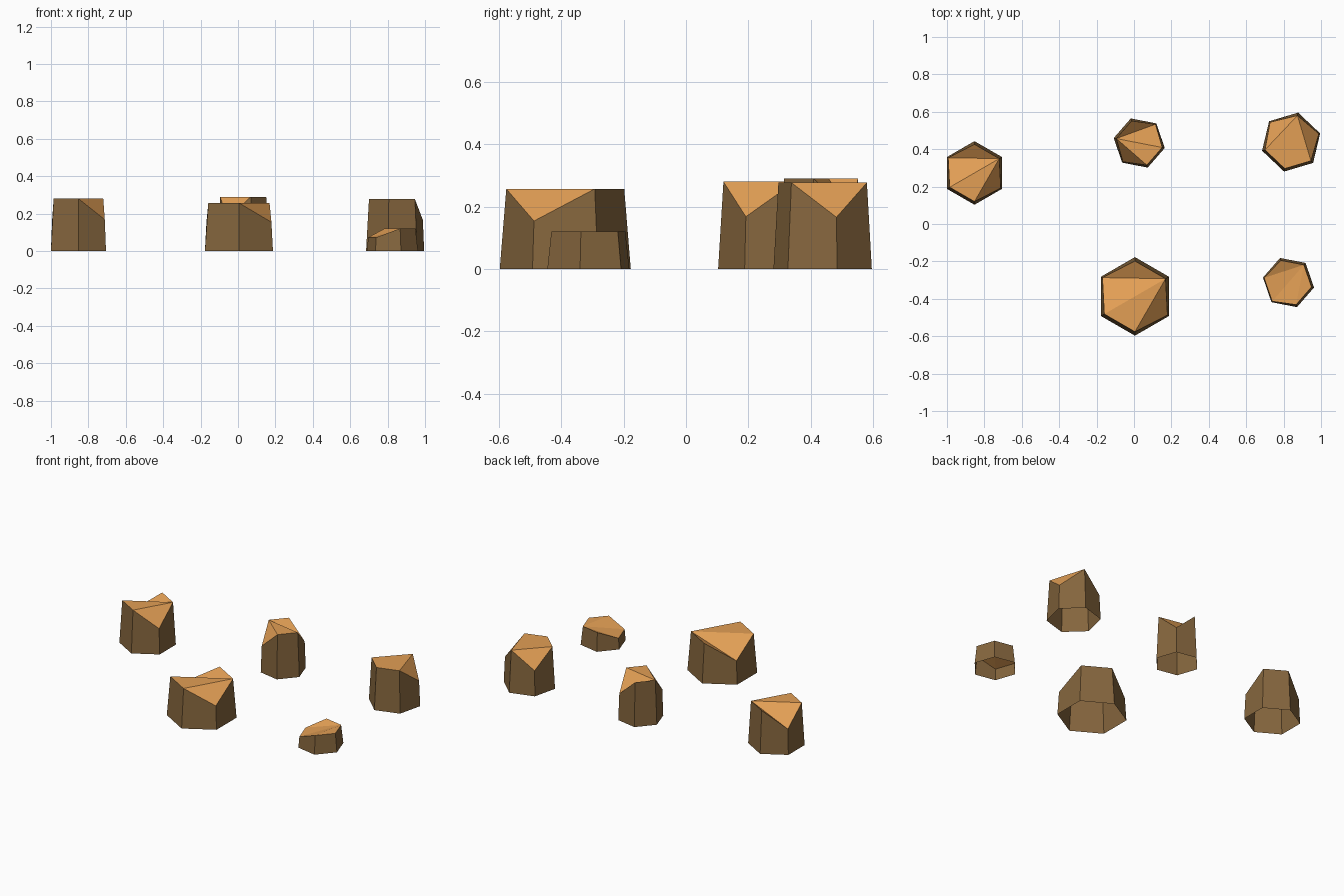
import bpy, bmesh, math

if "Cube" in bpy.data.objects:
    bpy.data.objects.remove(bpy.data.objects["Cube"])


def material(name, rgb):
    m = bpy.data.materials.new(name)
    m.diffuse_color = (*rgb, 1)
    m.use_nodes = True
    m.node_tree.nodes["Principled BSDF"].inputs["Base Color"].default_value = m.diffuse_color
    return m


bark = material("brown bark", (0.235, 0.132, 0.047))
cut_wood = material("orange cut wood", (0.76, 0.345, 0.09))

LOW = 0.6      # height ratio of the chipped corners
TAPER = 0.10   # narrowing from foot to full height


def stump(name, x, y, radius, height, start, low, fan):
    """Six-sided tapered stump, open below; corners in 'low' are chipped down,
    the cut top is a triangle fan from corner 'fan'."""
    bm = bmesh.new()
    foot, rim = [], []
    for i in range(6):
        a = math.radians(start + 60 * i)
        k = LOW if i in low else 1.0
        r = radius * (1 - TAPER * (k if k == 1 else 0.45))
        foot.append(bm.verts.new((radius * math.cos(a), radius * math.sin(a), 0)))
        rim.append(bm.verts.new((r * math.cos(a), r * math.sin(a), height * k)))
    # bark walls
    for i in range(6):
        j = (i + 1) % 6
        bm.faces.new((foot[i], foot[j], rim[j], rim[i])).material_index = 0
    # cut top
    for s in range(1, 5):
        f = bm.faces.new((rim[fan], rim[(fan + s) % 6], rim[(fan + s + 1) % 6]))
        f.material_index = 1
    me = bpy.data.meshes.new(name)
    bm.to_mesh(me)
    bm.free()
    me.materials.append(bark)
    me.materials.append(cut_wood)
    ob = bpy.data.objects.new(name, me)
    ob.location = (x, y, 0)
    bpy.context.collection.objects.link(ob)


# corners are counted counter-clockwise from the start angle
stump("left_stump", -0.853, 0.273, 0.17, 0.28, 30, (2, 5), 0)
stump("front_stump", 0.005, -0.387, 0.21, 0.257, 30, (2, 5), 0)
stump("back_stump", 0.028, 0.433, 0.139, 0.29, 49, (0, 3), 2)
stump("back_right_stump", 0.84, 0.438, 0.162, 0.277, 16.6, (0, 2), 1)
stump("small_stump", 0.826, -0.313, 0.139, 0.121, 49, (2, 3), 0)
